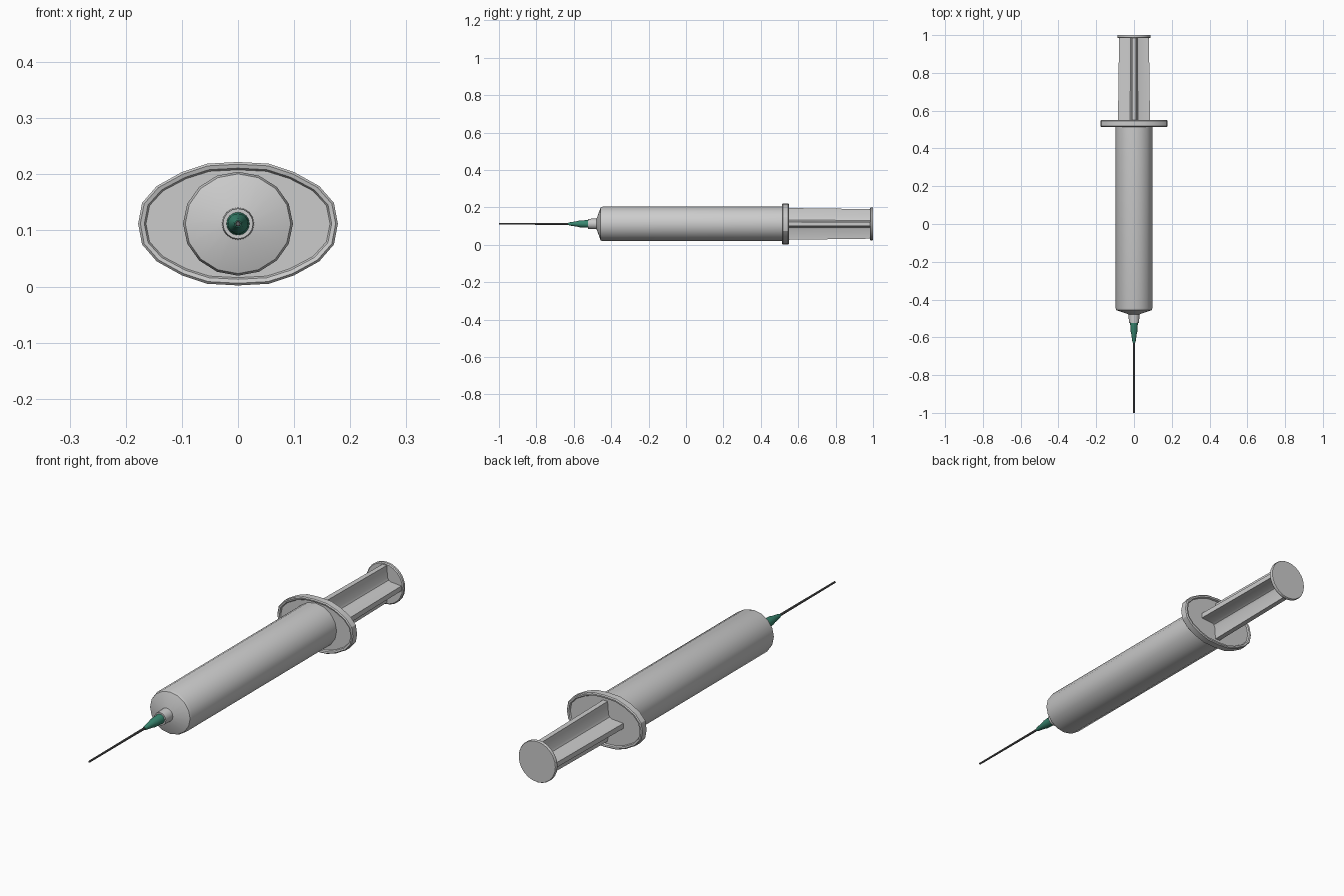
import bpy, bmesh, math

if "Cube" in bpy.data.objects:
    bpy.data.objects.remove(bpy.data.objects["Cube"])

CZ = 0.112  # height of the long axis


def material(name, rgb):
    m = bpy.data.materials.new(name)
    m.diffuse_color = (*rgb, 1)
    m.use_nodes = True
    m.node_tree.nodes["Principled BSDF"].inputs["Base Color"].default_value = m.diffuse_color
    return m


grey = material("pale grey plastic", (0.60, 0.60, 0.60))
green = material("teal green plastic", (0.04, 0.24, 0.16))
steel = material("dark steel", (0.13, 0.13, 0.13))


def loft(name, sections, mat, smooth=30):
    """Skin a list of (y, [(x, z), ...]) outlines and cap both ends."""
    bm = bmesh.new()
    rings = [[bm.verts.new((x, y, z + CZ)) for x, z in pts] for y, pts in sections]
    n = len(rings[0])
    for a, b in zip(rings, rings[1:]):
        for i in range(n):
            j = (i + 1) % n
            bm.faces.new((a[i], a[j], b[j], b[i]))
    bm.faces.new(rings[0][::-1])
    bm.faces.new(rings[-1])
    bmesh.ops.recalc_face_normals(bm, faces=bm.faces)
    me = bpy.data.meshes.new(name)
    bm.to_mesh(me)
    bm.free()
    me.materials.append(mat)
    ob = bpy.data.objects.new(name, me)
    bpy.context.collection.objects.link(ob)
    bpy.context.view_layer.objects.active = ob
    ob.select_set(True)
    bpy.ops.object.shade_smooth_by_angle(angle=math.radians(smooth))
    ob.select_set(False)
    return ob


def circle(r, n, flat=1.0):
    return [(r * math.cos(2 * math.pi * i / n), r * flat * math.sin(2 * math.pi * i / n))
            for i in range(n)]


def lathe(name, profile, mat, n=16, flat=1.0):
    return loft(name, [(y, circle(r, n, flat)) for y, r in profile], mat)


# Barrel with sloping shoulder
lathe("barrel", [(-0.478, 0.030), (-0.456, 0.094), (-0.444, 0.098), (0.525, 0.098)],
      grey, 16, 0.945)

# Nozzle
lathe("nozzle", [(-0.523, 0.020), (-0.523, 0.027), (-0.470, 0.029)], grey)

# Needle hub, tapering in steps
lathe("needle_hub", [(-0.630, 0.006), (-0.620, 0.009), (-0.585, 0.014),
                     (-0.570, 0.018), (-0.515, 0.021)], green)

# Needle
lathe("needle", [(-1.0, 0.004), (-0.62, 0.005)], steel, 8)

# Oval finger flange with a raised rim on both faces
quarter = [(0.178, 0), (0.171, 0.037), (0.145, 0.067), (0.100, 0.092), (0.055, 0.107)]
top = [(0, 0.110)]
right = quarter + top
oval = (right + [(-x, z) for x, z in quarter[::-1]]
        + [(-x, -z) for x, z in quarter[1:]] + [(0, -0.110)]
        + [(x, -z) for x, z in quarter[:0:-1]])


def inset(d):
    return [(x * (1 - d / 0.178), z * (1 - d / 0.110)) for x, z in oval]


loft("finger_flange", [(0.522, inset(0.014)), (0.516, inset(0.011)), (0.514, inset(0.004)),
                       (0.518, oval), (0.546, oval),
                       (0.550, inset(0.004)), (0.549, inset(0.011)), (0.542, inset(0.014))], grey)

# Plunger rod: cross section with filleted inner corners
arm = [(1.0, -0.13), (1.0, 0.13), (0.36, 0.18), (0.24, 0.24), (0.18, 0.36)]


def cross(s):
    pts = []
    for k in range(4):
        c, q = (1, 0, -1, 0)[k], (0, 1, 0, -1)[k]
        pts += [(s * (x * c - z * q), s * (x * q + z * c)) for x, z in arm]
    return pts


loft("plunger_rod", [(0.53, cross(0.085)), (0.988, cross(0.079))], grey)

# Thumb plate
lathe("thumb_plate", [(0.984, 0.084), (0.988, 0.088), (0.997, 0.088), (1.0, 0.086)], grey, 24)
